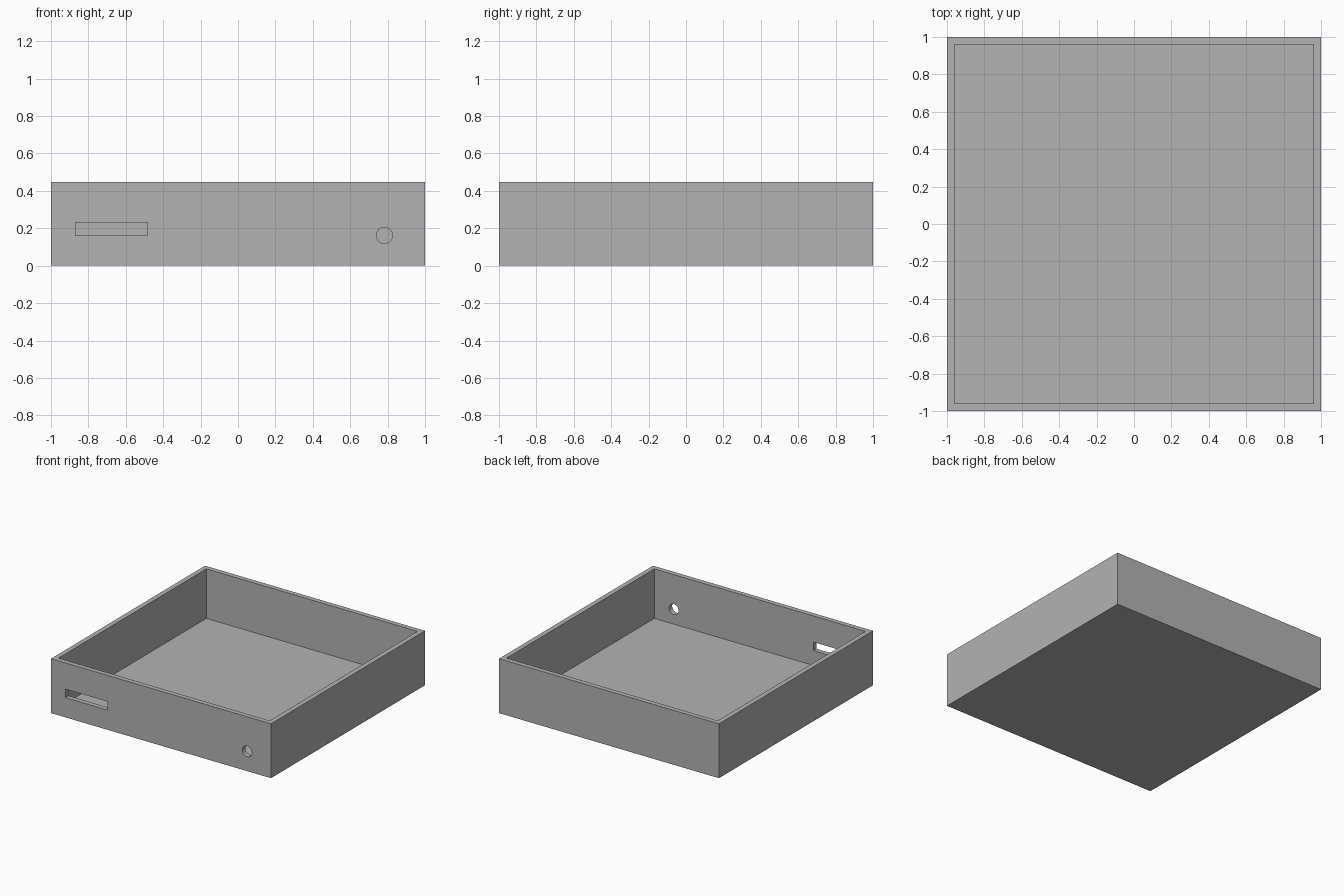
import bpy
import math

default = bpy.data.objects.get("Cube")
if default:
    bpy.data.objects.remove(default, do_unlink=True)

HEIGHT = 0.447
WALL = 0.04


def box(name, x, y, z):
    """Box spanning the given (low, high) ranges."""
    spans = (x, y, z)
    bpy.ops.mesh.primitive_cube_add(size=1, location=[(a + b) / 2 for a, b in spans])
    obj = bpy.context.object
    obj.name = name
    obj.scale = [b - a for a, b in spans]
    bpy.ops.object.transform_apply(location=True, rotation=True, scale=True)
    return obj


def cut(target, cutter):
    """Subtract the cutter from the target and discard it."""
    cutter.hide_render = True
    mod = target.modifiers.new("Cut", "BOOLEAN")
    mod.operation = "DIFFERENCE"
    mod.solver = "EXACT"
    mod.object = cutter
    bpy.context.view_layer.objects.active = target
    bpy.ops.object.modifier_apply(modifier=mod.name)
    bpy.data.objects.remove(cutter, do_unlink=True)


# Open tray
tray = box("enclosure_tray", (-1, 1), (-1, 1), (0, HEIGHT))
inner = (WALL - 1, 1 - WALL)
cut(tray, box("cavity_cutter", inner, inner, (WALL, HEIGHT + 0.1)))

# Slot through the front wall
front = (-1.05, -0.9)
cut(tray, box("slot_cutter", (-0.87, -0.485), front, (0.162, 0.232)))

# Round hole through the front wall
bpy.ops.mesh.primitive_cylinder_add(vertices=48, radius=0.043, depth=0.15,
                                    location=(0.783, -0.975, 0.162),
                                    rotation=(math.pi / 2, 0, 0))
cut(tray, bpy.context.object)

# Plain grey finish
grey = bpy.data.materials.new("Light grey")
grey.use_nodes = True
colour = (0.45, 0.45, 0.45, 1)
grey.diffuse_color = colour
grey.node_tree.nodes["Principled BSDF"].inputs["Base Color"].default_value = colour
tray.data.materials.clear()
tray.data.materials.append(grey)

bpy.ops.object.select_all(action="DESELECT")
tray.select_set(True)
bpy.context.view_layer.objects.active = tray
bpy.ops.object.shade_smooth_by_angle(angle=math.radians(30))
